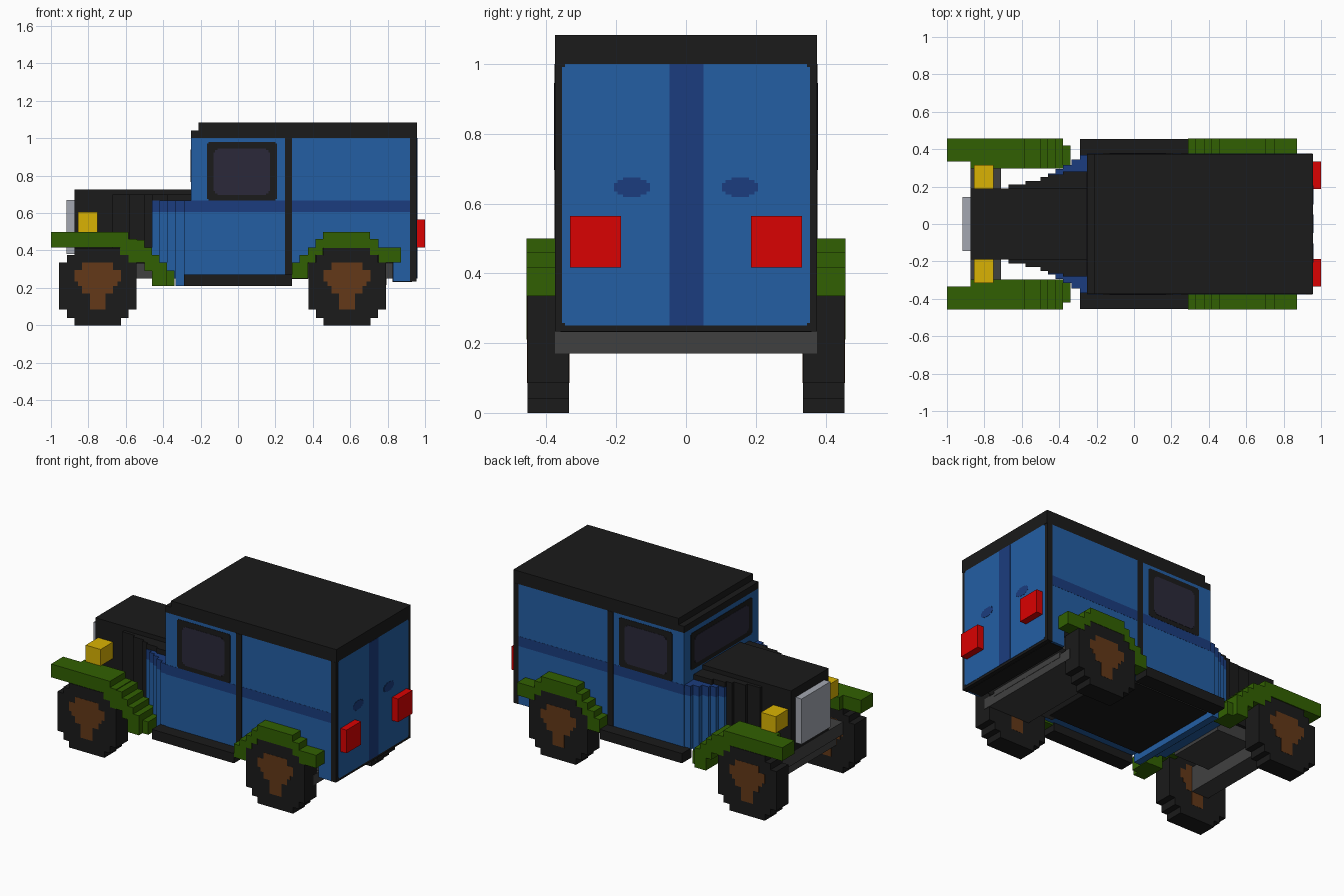
import bpy, bmesh
from mathutils import Matrix, Vector

if "Cube" in bpy.data.objects:
    bpy.data.objects.remove(bpy.data.objects["Cube"], do_unlink=True)


def material(name, r, g, b):
    m = bpy.data.materials.new(name)
    m.use_nodes = True
    m.diffuse_color = (r, g, b, 1)
    bsdf = next(n for n in m.node_tree.nodes if n.type == 'BSDF_PRINCIPLED')
    bsdf.inputs["Base Color"].default_value = (r, g, b, 1)
    return m


BLACK = material("black", .0105, .0105, .0105)
BLUE = material("blue", .017, .112, .37)
NAVY = material("navy", .011, .046, .21)
RED = material("red", .70, .0005, .0005)
YELLOW = material("yellow", .70, .45, .001)
GREEN = material("green", .031, .118, .0005)
BROWN = material("brown", .125, .040, .009)
SILVER = material("silver", .37, .39, .44)
GREY = material("dark grey", .051, .051, .051)
GLASS = material("dark glass", .024, .022, .042)


def blocks(name, mat, boxes, mirror=False):
    """One object from boxes (x0, x1, y0, y1, z0, z1), optionally repeated at -y."""
    bm = bmesh.new()
    boxes = list(boxes)
    if mirror:
        boxes += [(a, b, -d, -c, e, f) for a, b, c, d, e, f in boxes]
    for x0, x1, y0, y1, z0, z1 in boxes:
        mid = Vector(((x0 + x1) / 2, (y0 + y1) / 2, (z0 + z1) / 2))
        size = Matrix.Diagonal((x1 - x0, y1 - y0, z1 - z0, 1))
        bmesh.ops.create_cube(bm, size=1, matrix=Matrix.Translation(mid) @ size)
    me = bpy.data.meshes.new(name)
    bm.to_mesh(me)
    bm.free()
    me.materials.append(mat)
    ob = bpy.data.objects.new(name, me)
    bpy.context.collection.objects.link(ob)


def side_pane(x0, x1, z0, z1, y, steps):
    """Thin side plate with stepped corners."""
    return [(x0 + a, x1 - a, .37, y, z0 + b, z1 - b) for a, b in steps]


def front_pane(y, z0, z1, x, steps):
    """Thin windscreen plate with stepped corners."""
    return [(x, -.245, -y + a, y - a, z0 + b, z1 - b) for a, b in steps]


W = .375  # half width of the body
TIGHT = [(.007, 0), (0, .007)]
ROUND = [(.02, 0), (.008, .008), (0, .02)]

# Body shell with wheel arches cut out at the rear
blocks("body_shell", BLUE, [(-.25, .375, -W, W, .262, 1.0), (.375, .83, -W, W, .415, 1.0),
                            (.83, .925, -W, W, .235, 1.0)])
blocks("rear_frame", BLACK, [(.92, .955, -W - .001, W + .001, .234, 1.0)])
blocks("roof", BLACK, [(-.25, .957, -W, W, 1.0, 1.042), (-.21, .957, -W, W, 1.04, 1.083)])
blocks("side_pillars", BLACK, [(.25, .29, .37, W + .002, .262, 1.0)], True)
blocks("side_stripes", NAVY, [(-.25, .25, .37, W + .001, .605, .668),
                              (.29, .92, .37, W + .001, .605, .668)], True)

# Side windows and windscreen
blocks("side_window_frames", BLACK, side_pane(-.166, .208, .668, .98, W + .002, TIGHT), True)
blocks("side_window_glass", GLASS, side_pane(-.13, .17, .697, .945, W + .0035, ROUND), True)
blocks("windscreen_frame", BLACK, front_pane(.31, .735, .97, -.252, TIGHT))
blocks("windscreen_glass", GLASS, front_pane(.275, .765, .94, -.2535, ROUND))

# Rear doors, centre strip, handles and lamps
blocks("rear_doors", BLUE, [(.95, .957, -.355, .355, .258, .992), (.95, .957, -.347, .347, .25, 1.0)])
blocks("rear_strip", NAVY, [(.95, .9585, -.047, .05, .25, 1.0)])
blocks("rear_handles", NAVY, [(.952, .9585, .155 - h, .155 + h, .647 - v, .647 + v)
                              for h, v in ((.052, .012), (.042, .021), (.025, .028))], True)
blocks("rear_lamps", RED, [(.95, 1.0, .187, .333, .417, .565)], True)

# Cowl widening in steps towards the cab
COWL = [(-.46, -.42, .27, .27), (-.42, -.38, .295, .27), (-.38, -.335, .315, .25),
        (-.335, -.29, .345, .21), (-.29, -.25, .37, .262)]
blocks("cowl", BLUE, [(a, b, -y, y, z, .605) for a, b, y, z in COWL])
blocks("cowl_stripe", NAVY, [(a, b, -y, y, .605, .668) for a, b, y, z in COWL])

# Hood widening in steps, grille and headlamps
HOOD = [(-.67, -.58, .21), (-.58, -.5, .23), (-.5, -.46, .25), (-.46, -.38, .265), (-.38, -.25, .28)]
blocks("hood", BLACK, [(-.875, -.25, -.19, .19, .33, .727)] +
       [(a, b, -y, y, .33 if b < -.45 else .6, .70) for a, b, y in HOOD])
blocks("grille", SILVER, [(-.918, -.87, -.145, .145, .38, .67)])
blocks("headlamps", YELLOW, [(-.855, -.75, .19, .315, .5, .605)], True)

# Floor, running boards, chassis rails and axles
blocks("floor", BLACK, [(-.29, .375, -.3, .3, .248, .3), (.37, .83, -.335, .335, .33, .42),
                        (.826, .93, -.36, .36, .232, .4)])
blocks("running_boards", BLACK, [(-.29, .29, .36, .455, .21, .272)], True)
blocks("front_chassis", GREY, [(-.83, -.71, -.335, .335, .17, .25), (-.875, -.71, -.335, .335, .25, .33),
                               (-.875, -.46, -.19, .19, .25, .335)])
blocks("rear_chassis", GREY, [(.5, .792, -W, W, .17, .235), (.46, .794, -.29, .29, .215, .25),
                              (.33, .83, -.33, .33, .25, .335)])

# Stepped fenders, as columns of x0, x1, bottom, top
FRONT = [(-.875, -.63, .415, .5), (-.63, -.585, .375, .5), (-.585, -.54, .335, .46),
         (-.54, -.5, .335, .455), (-.5, -.46, .29, .415), (-.46, -.42, .21, .375), (-.42, -.38, .21, .335)]
blocks("front_fenders", GREEN, [(-1.0, -.875, .335, .457, .415, .5), (-.38, -.34, .30, .42, .21, .292)] +
       [(a, b, .297, .457, lo, hi) for a, b, lo, hi in FRONT], True)
REAR = [(.29, .33, .25, .335), (.33, .375, .25, .375), (.375, .415, .335, .417), (.415, .455, .375, .46),
        (.455, .705, .412, .5), (.705, .75, .375, .46), (.75, .872, .335, .417)]
blocks("rear_fenders", GREEN, [(a, b, .37, .457, lo, hi) for a, b, lo, hi in REAR], True)

# Wheels: stepped round tyres with stepped hubs showing on both faces
TYRE = [(.125, 0, .412), (.165, .04, .375), (.207, .085, .335)]
HUB = [(.083, .17, .335), (.125, .235, .295), (.105, .21, .24), (.042, .085, .18)]
for name, x in (("front", -.75), ("rear", .583)):
    blocks(name + "_tyres", BLACK, [(x - h, x + h, .335, .455, a, b) for h, a, b in TYRE], True)
    blocks(name + "_hubs", BROWN, [(x - h, x + h, .334, .456, a, b) for h, a, b in HUB], True)
